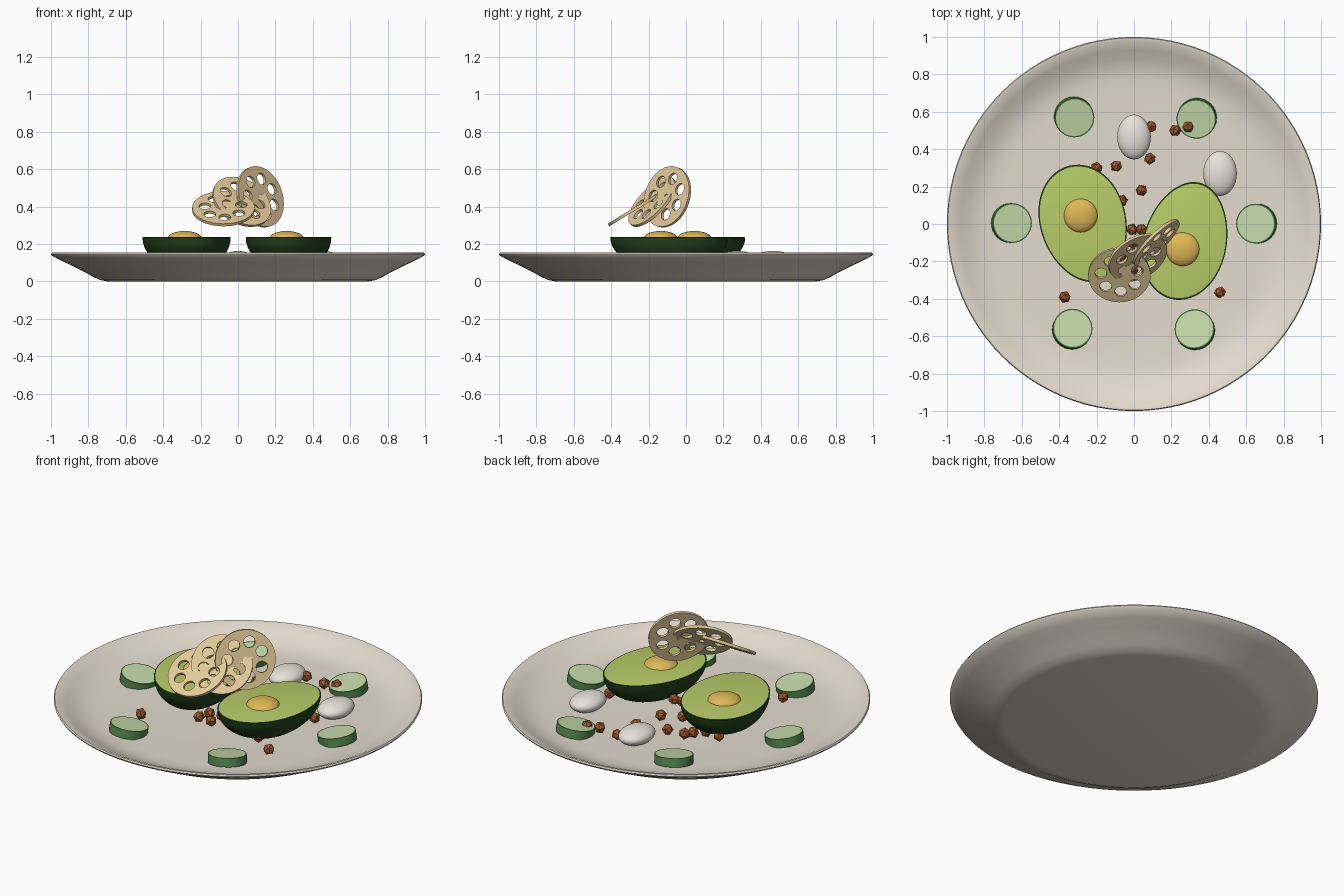
import bpy, bmesh, math
from mathutils import Vector, Matrix

if "Cube" in bpy.data.objects:
    bpy.data.objects.remove(bpy.data.objects["Cube"])


def lin(c):
    c /= 255
    return c / 12.92 if c <= 0.04045 else ((c + 0.055) / 1.055) ** 2.4


def mat(name, r, g, b):
    m = bpy.data.materials.new(name)
    m.diffuse_color = (lin(r), lin(g), lin(b), 1)
    m.use_nodes = True
    m.node_tree.nodes["Principled BSDF"].inputs["Base Color"].default_value = m.diffuse_color
    return m


CERAMIC = mat("ceramic", 228, 219, 206)
SKIN = mat("avocado skin", 36, 66, 27)
FLESH = mat("avocado flesh", 184, 204, 104)
STONE = mat("avocado stone", 222, 184, 86)
PEEL = mat("cucumber peel", 84, 138, 80)
CUCUMBER = mat("cucumber flesh", 198, 219, 170)
LOTUS = mat("lotus root", 228, 204, 155)
EGG = mat("egg white", 238, 233, 224)
NUT = mat("nut brown", 162, 90, 46)


def finish(name, bm, mats, angle=None):
    bmesh.ops.recalc_face_normals(bm, faces=bm.faces)
    me = bpy.data.meshes.new(name)
    bm.to_mesh(me)
    bm.free()
    ob = bpy.data.objects.new(name, me)
    bpy.context.collection.objects.link(ob)
    for m in mats:
        me.materials.append(m)
    if angle:
        bpy.ops.object.select_all(action='DESELECT')
        ob.select_set(True)
        bpy.context.view_layer.objects.active = ob
        bpy.ops.object.shade_smooth_by_angle(angle=math.radians(angle))
    return ob


def bridge(bm, a, b):
    n = len(a)
    return [bm.faces.new((a[i], a[(i + 1) % n], b[(i + 1) % n], b[i])) for i in range(n)]


# Plate: revolved profile, underside first, then rim and inside
def plate():
    profile = [(0.70, 0), (0.74, 0.008), (0.78, 0.027), (0.82, 0.05), (0.88, 0.08),
               (0.94, 0.108), (0.995, 0.137), (1.0, 0.146), (0.995, 0.154), (0.98, 0.153),
               (0.93, 0.128), (0.88, 0.103), (0.83, 0.086), (0.78, 0.077), (0.72, 0.074)]
    bm = bmesh.new()
    n = 96
    rings = [[bm.verts.new((r * math.cos(2 * math.pi * i / n), r * math.sin(2 * math.pi * i / n), z))
              for i in range(n)] for r, z in profile]
    for a, b in zip(rings, rings[1:]):
        bridge(bm, a, b)
    bm.faces.new(rings[0])
    bm.faces.new(rings[-1])
    finish("plate", bm, [CERAMIC], 40)


# Avocado half: egg-shaped half bowl of skin, flat flesh on top, domed stone
def avocado(name, x, y, width, length, turn, stone):
    bm = bmesh.new()
    n, rows, top, depth = 56, 10, 0.235, 0.18

    def ring(s, z):
        out = []
        for i in range(n):
            t = 2 * math.pi * i / n
            px = width * math.cos(t) * (1 + 0.07 * math.sin(t))
            out.append(bm.verts.new((px * s, length * math.sin(t) * s, z)))
        return out
    rings = [ring(math.cos(a), top - depth * math.sin(a))
             for a in (math.pi / 2 * k / rows for k in range(rows))]
    for a, b in zip(rings, rings[1:]):
        bridge(bm, a, b)
    bm.faces.new(rings[-1])
    inner = ring(0.97, top + 0.002)
    bridge(bm, rings[0], inner)
    bm.faces.new(inner).material_index = 1
    bmesh.ops.transform(bm, verts=bm.verts,
                        matrix=Matrix.Translation((x, y, 0)) @ Matrix.Rotation(math.radians(turn), 4, 'Z'))
    finish(name, bm, [SKIN, FLESH], 40)
    ellipsoid(name + "_stone", (*stone, 0.23), (0.091, 0.091, 0.039), STONE)


def ellipsoid(name, loc, size, material, turn=0):
    bm = bmesh.new()
    bmesh.ops.create_uvsphere(bm, u_segments=32, v_segments=18, radius=1)
    m = Matrix.Translation(loc) @ Matrix.Rotation(turn, 4, 'Z') @ Matrix.Diagonal((*size, 1))
    bmesh.ops.transform(bm, verts=bm.verts, matrix=m)
    finish(name, bm, [material], 60)


# Cucumber slice: disc with peel edge, tilted toward the plate centre
def cucumber(i, x, y):
    bm = bmesh.new()
    bmesh.ops.create_cone(bm, cap_ends=True, segments=32, radius1=0.106, radius2=0.106, depth=0.05)
    caps = [f for f in bm.faces if abs(f.normal.z) > 0.9]
    bmesh.ops.inset_individual(bm, faces=caps, thickness=0.007)
    for f in caps:
        f.material_index = 1
    normal = Vector((-0.17 * x / 0.65, -0.17 * y / 0.65, 1))
    rot = Vector((0, 0, 1)).rotation_difference(normal).to_matrix().to_4x4()
    bmesh.ops.transform(bm, verts=bm.verts, matrix=Matrix.Translation((x, y, 0.096)) @ rot)
    finish(f"cucumber_slice_{i}", bm, [PEEL, CUCUMBER], 40)


# Lotus root slice: filled flat curve with a ring of holes
def lotus(i, loc, normal):
    cu = bpy.data.curves.new(f"lotus_slice_{i}", 'CURVE')
    cu.dimensions, cu.fill_mode, cu.extrude = '2D', 'BOTH', 0.008

    def circle(cx, cy, r, n):
        sp = cu.splines.new('POLY')
        sp.points.add(n - 1)
        for k, p in enumerate(sp.points):
            a = 2 * math.pi * k / n
            p.co = (cx + r * math.cos(a), cy + r * math.sin(a), 0, 1)
        sp.use_cyclic_u = True
    circle(0, 0, 0.167, 40)
    circle(0, 0, 0.014, 12)
    for k in range(7):
        a = 2 * math.pi * k / 7 + 0.3
        circle(0.1 * math.cos(a), 0.1 * math.sin(a), 0.032, 16)
    ob = bpy.data.objects.new(f"lotus_slice_{i}", cu)
    bpy.context.collection.objects.link(ob)
    cu.materials.append(LOTUS)
    ob.location = loc
    ob.rotation_euler = Vector((0, 0, 1)).rotation_difference(Vector(normal)).to_euler()
    bpy.ops.object.select_all(action='DESELECT')
    ob.select_set(True)
    bpy.context.view_layer.objects.active = ob
    bpy.ops.object.convert(target='MESH')
    bpy.ops.object.shade_smooth_by_angle(angle=math.radians(35))


# Nut: faceted little ball
def nut(i, x, y):
    bm = bmesh.new()
    bmesh.ops.create_icosphere(bm, subdivisions=1, radius=0.033)
    m = Matrix.Translation((x, y, 0.107)) @ Matrix.Rotation(i * 1.3, 4, 'Z') @ Matrix.Rotation(i * 0.7, 4, 'X')
    bmesh.ops.transform(bm, verts=bm.verts, matrix=m)
    finish(f"nut_{i}", bm, [NUT])


plate()
avocado("left_avocado", -0.27, 0.003, 0.23, 0.318, 14, (-0.285, 0.045))
avocado("right_avocado", 0.275, -0.09, 0.222, 0.32, 166, (0.26, -0.135))
ellipsoid("back_egg", (0, 0.465, 0.113), (0.09, 0.12, 0.049), EGG)
ellipsoid("side_egg", (0.46, 0.27, 0.113), (0.09, 0.12, 0.049), EGG)

for i, (x, y) in enumerate([(0.335, 0.565), (-0.32, 0.572), (-0.655, 0.005),
                            (0.655, 0.002), (-0.33, -0.562), (0.325, -0.565)]):
    cucumber(i, x, y)

lotus(0, (-0.078, -0.272, 0.388), (0, -0.52, 0.85))
lotus(1, (0.02, -0.18, 0.425), (0.38, -0.67, 0.63))
lotus(2, (0.118, -0.1, 0.452), (0.68, -0.68, 0.24))

for i, (x, y) in enumerate([(0.09, 0.52), (0.22, 0.5), (0.29, 0.52), (0.085, 0.35), (-0.095, 0.31),
                            (-0.2, 0.3), (0.04, 0.18), (-0.065, 0.125), (-0.01, -0.03), (0.04, -0.03),
                            (-0.37, -0.39), (0.46, -0.365), (-0.01, -0.1), (-0.007, -0.246),
                            (-0.09, -0.24), (0, -0.155), (-0.07, -0.17), (0.32, -0.265), (0.43, 0.11),
                            (-0.23, 0.26), (-0.28, 0.21), (-0.37, 0.215), (-0.1, 0.075), (0.1, -0.03)]):
    nut(i, x, y)
